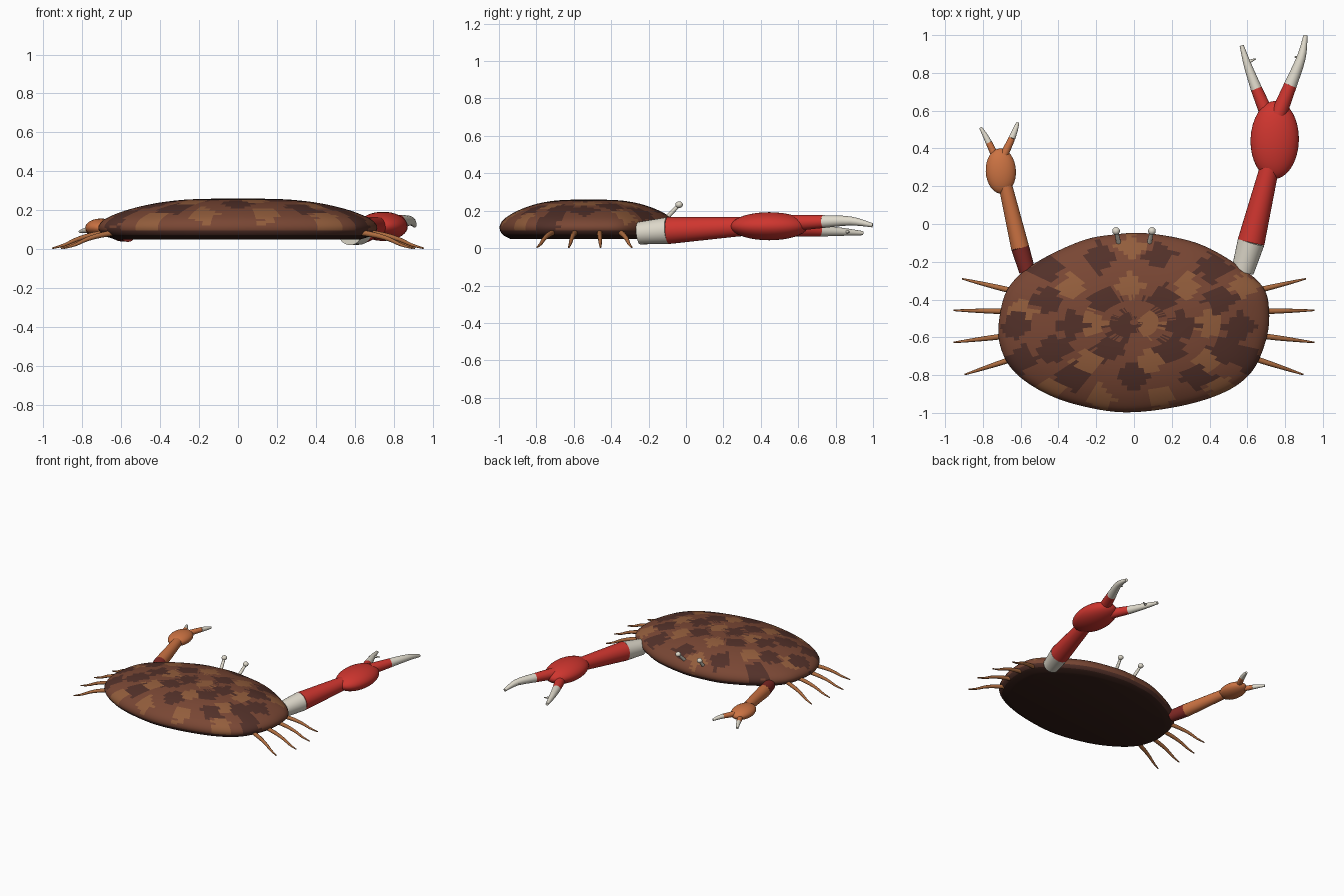
import bpy, bmesh, math, random
from mathutils import Vector

if "Cube" in bpy.data.objects:
    bpy.data.objects.remove(bpy.data.objects["Cube"])

random.seed(4)


def material(name, rgb):
    m = bpy.data.materials.new(name)
    m.diffuse_color = (*rgb, 1)
    m.use_nodes = True
    m.node_tree.nodes["Principled BSDF"].inputs["Base Color"].default_value = m.diffuse_color
    return m


BROWN = material("shell_brown", (0.19, 0.062, 0.034))
DARK = material("shell_dark", (0.085, 0.03, 0.022))
LIGHT = material("shell_light", (0.29, 0.11, 0.045))
UNDER = material("underside", (0.035, 0.013, 0.009))
RED = material("red", (0.62, 0.036, 0.028))
MAROON = material("maroon", (0.22, 0.022, 0.018))
ORANGE = material("orange", (0.60, 0.17, 0.055))
LEG = material("leg_brown", (0.42, 0.15, 0.05))
WHITE = material("ivory", (0.74, 0.70, 0.60))


def finish(bm, name, mats, angle=50):
    bmesh.ops.recalc_face_normals(bm, faces=bm.faces)
    me = bpy.data.meshes.new(name)
    bm.to_mesh(me)
    bm.free()
    ob = bpy.data.objects.new(name, me)
    bpy.context.collection.objects.link(ob)
    for m in mats:
        me.materials.append(m)
    bpy.ops.object.select_all(action='DESELECT')
    ob.select_set(True)
    bpy.context.view_layer.objects.active = ob
    bpy.ops.object.shade_smooth_by_angle(angle=math.radians(angle))
    return ob


def spline(p0, p1, p2, p3, t):
    return 0.5 * (2 * p1 + (p2 - p0) * t + (2 * p0 - 5 * p1 + 4 * p2 - p3) * t * t
                  + (3 * p1 - p0 - 3 * p2 + p3) * t ** 3)


def smooth_path(pts, steps, closed=False):
    n = len(pts)
    get = (lambda i: pts[i % n]) if closed else (lambda i: pts[max(0, min(n - 1, i))])
    out = [spline(get(i - 1), get(i), get(i + 1), get(i + 2), k / steps)
           for i in range(n if closed else n - 1) for k in range(steps)]
    return out if closed else out + [pts[-1]]


def tube(name, pts, radii, mat, sides=20, steps=4):
    """Tapered round limb swept along a smooth path."""
    path = smooth_path([Vector((*p, r)) for p, r in zip(pts, radii)], steps)
    bm = bmesh.new()
    rings = []
    for i, p in enumerate(path):
        t = (path[min(i + 1, len(path) - 1)] - path[max(i - 1, 0)]).xyz.normalized()
        u = t.cross(Vector((0, 0, 1))).normalized()
        v = u.cross(t)
        rings.append([bm.verts.new(p.xyz + p.w * (u * math.cos(a) + v * math.sin(a)))
                      for a in (2 * math.pi * k / sides for k in range(sides))])
    for a, b in zip(rings, rings[1:]):
        for k in range(sides):
            j = (k + 1) % sides
            bm.faces.new((a[k], a[j], b[j], b[k]))
    bm.faces.new(rings[0])
    bm.faces.new(rings[-1])
    return finish(bm, name, [mat])


def ellipsoid(name, loc, size, mat, turn=0):
    bm = bmesh.new()
    bmesh.ops.create_uvsphere(bm, u_segments=32, v_segments=18, radius=1)
    ob = finish(bm, name, [mat])
    ob.location, ob.scale, ob.rotation_euler.z = loc, size, turn
    return ob


# Shell: one outline scaled through a domed profile, flat underneath
outline = smooth_path([Vector(p) for p in [
    (.08, -.05), (-.1, -.055), (-.28, -.09), (-.52, -.205), (-.66, -.33), (-.71, -.48),
    (-.712, -.63), (-.645, -.77), (-.5, -.88), (-.31, -.955), (-.05, -.997), (.24, -.965),
    (.48, -.89), (.625, -.78), (.70, -.61), (.715, -.46), (.68, -.33), (.53, -.205),
    (.33, -.1)]], 6, True)
centre = Vector((0, -.52))
profile = smooth_path([Vector(p) for p in [
    (.88, .05), (.965, .072), (1, .108), (.97, .145), (.89, .176), (.76, .208),
    (.58, .237), (.38, .254), (.18, .259), (.03, .26)]], 3)
dark_spots = [(x, y) for y, xs in {
    -.17: (-.18, .13), -.235: (-.46, .42), -.40: (-.46, -.16, .15, .45),
    -.54: (-.62, -.33, -.05, .25, .56), -.66: (-.42, -.13, .19, .48),
    -.81: (-.32, 0, .33), -.72: (-.6, .61)}.items() for x in xs]
light_spots = [(x, y) for y, xs in {
    -.33: (-.33, -.02, .28, .58), -.12: (-.02,), -.53: (-.22, .08, .39),
    -.46: (-.6,), -.73: (-.25, .08, .38), -.92: (-.18, .14), -.87: (-.45, .46)}.items() for x in xs]


def inside(p, spots, size):
    d = min(abs(p.x - x) * .85 + abs(p.y - y) for x, y in spots)
    return d < size * random.uniform(.85, 1.15)


bm = bmesh.new()
rings = []
for s, z in profile:
    rings.append([bm.verts.new((*(centre + (p - centre) * s), z)) for p in outline])
n = len(outline)
for i, (a, b) in enumerate(zip(rings, rings[1:])):
    for k in range(n):
        j = (k + 1) % n
        f = bm.faces.new((a[k], a[j], b[j], b[k]))
        c = f.calc_center_median()
        if i < 5:
            f.material_index = 3 if i < 3 else 1
        elif inside(c, dark_spots, .085):
            f.material_index = 1
        elif inside(c, light_spots, .075):
            f.material_index = 2
bm.faces.new(rings[-1])
bm.faces.new(rings[0]).material_index = 3
finish(bm, "shell", [BROWN, DARK, LIGHT, UNDER], 60)


def finger(name, pts, radii, base_mat):
    """Coloured knuckle followed by a curved ivory tip."""
    tube(name + "_knuckle", pts[:2], radii[:2], base_mat)
    tube(name + "_tip", pts[1:], radii[1:], WHITE)


# Large right claw
tube("large_arm_cuff", [(.575, -.25, .08), (.62, -.095, .094)], [.06, .072], WHITE, 28)
tube("large_arm", [(.62, -.095, .094), (.72, .31, .116)], [.072, .05], RED, 28)
ellipsoid("large_palm", (.745, .445, .117), (.128, .207, .075), RED, -.03)
finger("large_outer_finger", [(.765, .58, .135), (.828, .735, .142), (.885, .88, .145),
                              (.908, .998, .122)], [.043, .034, .024, .011], RED)
finger("large_inner_finger", [(.705, .58, .10), (.648, .715, .092), (.602, .84, .087),
                              (.57, .945, .08)], [.038, .03, .021, .011], RED)
tube("large_outer_tooth", [(.876, .88, .14), (.85, .885, .14)], [.01, .003], WHITE, 10, 1)
tube("large_inner_tooth", [(.61, .86, .087), (.645, .875, .087)], [.01, .003], WHITE, 10, 1)

# Small left claw
tube("small_arm_cuff", [(-.565, -.25, .08), (-.603, -.125, .088)], [.043, .048], MAROON, 24)
tube("small_arm", [(-.603, -.125, .088), (-.68, .2, .108)], [.048, .036], ORANGE, 24)
ellipsoid("small_palm", (-.705, .28, .11), (.08, .12, .047), ORANGE, .05)
finger("small_inner_finger", [(-.69, .36, .118), (-.646, .455, .122), (-.628, .5, .12),
                              (-.615, .537, .115)], [.022, .018, .014, .008], ORANGE)
finger("small_outer_finger", [(-.735, .36, .102), (-.768, .43, .098), (-.79, .472, .095),
                              (-.812, .51, .09)], [.02, .017, .013, .008], ORANGE)

# Eyes and walking legs, mirrored across x
legs = [(.62, -.36, .91, -.29), (.64, -.463, .955, -.457),
        (.64, -.588, .955, -.627), (.60, -.70, .897, -.797)]
for side, sx in (("right", 1), ("left", -1)):
    tube(f"{side}_eye_stalk", [(sx * .078, -.115, .15), (sx * .094, -.04, .228)],
         [.013, .01], WHITE, 12, 1)
    ellipsoid(f"{side}_eye", (sx * .095, -.037, .232), (.02, .02, .018), WHITE)
    for i, (x0, y0, x1, y1) in enumerate(legs):
        pts = [(sx * (x0 + (x1 - x0) * t), y0 + (y1 - y0) * t, z)
               for t, z in ((0, .09), (.35, .072), (.6, .05), (.8, .022), (1, .004))]
        tube(f"{side}_leg_{i + 1}", pts, [.016, .014, .011, .008, .004], LEG, 10, 3)
